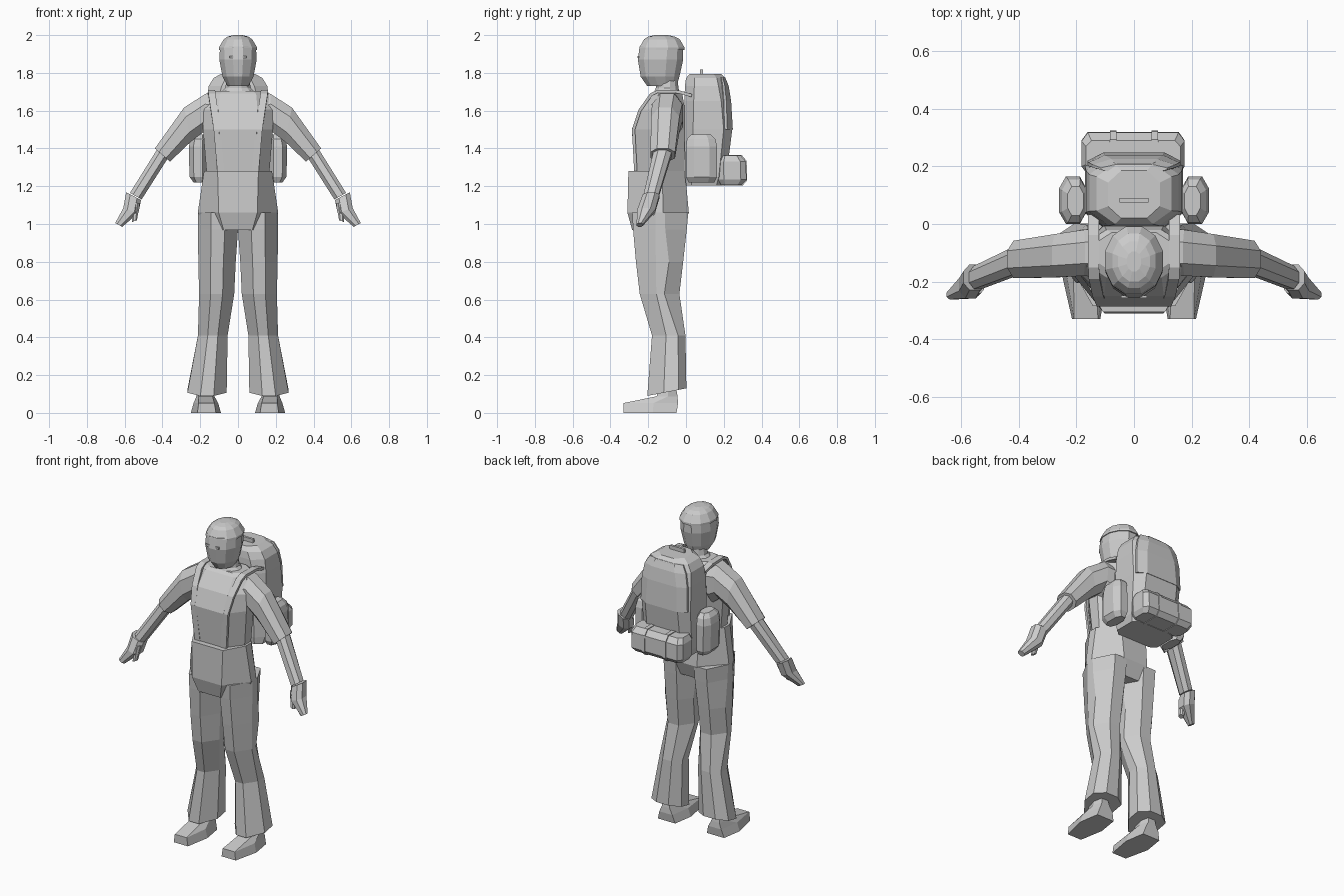
import bpy, bmesh, math
from mathutils import Vector

mat = bpy.data.materials.new("light_grey")
mat.diffuse_color = (0.6, 0.6, 0.6, 1)


def loft(name, rings, mirror=False):
    """Skin a stack of rings with the same point count and cap both ends."""
    bm = bmesh.new()
    rows = [[bm.verts.new(p) for p in r] for r in rings]
    n = len(rows[0])
    for a, b in zip(rows, rows[1:]):
        for i in range(n):
            j = (i + 1) % n
            bm.faces.new((a[i], a[j], b[j], b[i]))
    bm.faces.new(rows[0][::-1])
    bm.faces.new(rows[-1])
    bmesh.ops.recalc_face_normals(bm, faces=bm.faces)
    me = bpy.data.meshes.new(name)
    bm.to_mesh(me)
    bm.free()
    me.materials.append(mat)
    ob = bpy.data.objects.new(name, me)
    bpy.context.collection.objects.link(ob)
    if mirror:
        ob.modifiers.new("mirror", 'MIRROR')
    return ob


def octagon(cx, cy, bx=None, by=None):
    """Chamfered unit square; cx, cy cut the front corners, bx, by the back ones."""
    bx, by = bx or cx, by or cy
    return [(cx, 0), (1 - cx, 0), (1, cy), (1, 1 - by),
            (1 - bx, 1), (bx, 1), (0, 1 - by), (0, cy)]


def flat(z, x0, x1, y0, y1, cx=.25, cy=.25, dz=0, bx=None, by=None):
    """Horizontal ring; dz raises the back edge over the front edge."""
    return [(x0 + u * (x1 - x0), y0 + v * (y1 - y0), z + dz * (v - .5))
            for u, v in octagon(cx, cy, bx, by)]


def sym(z, w, y0, y1, cx=.25, cy=.25, bx=None, by=None):
    return flat(z, -w, w, y0, y1, cx, cy, 0, bx, by)


def oval(z, w, y0, y1, n=12):
    """Horizontal oval ring with a flat at the front and at each side."""
    k = 1 / math.cos(math.pi / n)
    angles = [2 * math.pi * (i + .5) / n for i in range(n)]
    return [(w * k * math.sin(a), (y0 + y1) / 2 - (y1 - y0) / 2 * k * math.cos(a), z)
            for a in angles]


def limb(up, low, y0, y1, c=.27):
    """Slanted ring between an upper and a lower (x, z) point."""
    return [(low[0] + u * (up[0] - low[0]), y0 + v * (y1 - y0),
             low[1] + u * (up[1] - low[1])) for u, v in octagon(c, c)]


def box(name, x0, x1, y0, y1, z0, z1, mirror=False):
    quad = [(x0, y0), (x1, y0), (x1, y1), (x0, y1)]
    return loft(name, [[(x, y, z) for x, y in quad] for z in (z0, z1)], mirror)


def strap(name, path, w, t):
    """Band through the path points, w wide in x and t thick."""
    rings = []
    pts = [Vector(p) for p in path]
    for i, p in enumerate(pts):
        d = pts[min(i + 1, len(pts) - 1)] - pts[max(i - 1, 0)]
        n = Vector((1, 0, 0)).cross(d).normalized() * t / 2
        s = Vector((w / 2, 0, 0))
        rings.append([p - s - n, p + s - n, p + s + n, p - s + n])
    return loft(name, rings, True)


# Head, cap, neck and eyes
loft("head", [oval(1.73, .055, -.205, -.05), oval(1.78, .082, -.24, -.035),
              oval(1.87, .099, -.255, -.015), oval(1.94, .095, -.245, -.015)])
loft("cap", [oval(1.922, .101, -.248, -.008), oval(1.935, .101, -.246, -.008),
             oval(1.978, .075, -.222, -.033), oval(1.992, .055, -.2, -.06),
             oval(2.0, .025, -.165, -.095)])
loft("neck", [oval(1.68, .11, -.175, -.03), oval(1.72, .068, -.16, -.04),
              oval(1.78, .056, -.16, -.045)])
box("eye", .02, .045, -.256, -.248, 1.878, 1.89, True)

# Shirt
loft("torso", [sym(1.26, .165, -.27, -.01, .23, .38), sym(1.50, .185, -.287, .0, .23, .37),
               sym(1.605, .185, -.25, -.005, .22, .3), sym(1.69, .16, -.185, -.02, .2, .25),
               sym(1.705, .13, -.165, -.03, .2, .25)])
loft("sleeve", [limb((.12, 1.695), (.14, 1.45), -.185, -.015),
                limb((.17, 1.69), (.185, 1.485), -.18, -.02),
                limb((.285, 1.617), (.25, 1.435), -.185, -.035),
                limb((.44, 1.40), (.36, 1.33), -.188, -.058)], True)

# Forearm, hand and thumb
loft("forearm", [limb((.425, 1.40), (.37, 1.35), -.172, -.075),
                 limb((.572, 1.165), (.51, 1.13), -.225, -.145)], True)
loft("hand", [limb((.592, 1.168), (.513, 1.127), -.229, -.14),
              limb((.607, 1.085), (.527, 1.058), -.258, -.162),
              limb((.65, 1.005), (.613, .985), -.262, -.228)], True)
loft("thumb", [limb((.56, 1.11), (.52, 1.11), -.24, -.19),
               limb((.562, 1.01), (.535, 1.02), -.252, -.22)], True)

# Trousers
loft("trouser_seat", [sym(.968, .165, -.285, -.02, .27, .4, .3, .4),
                      sym(1.06, .213, -.31, .015, .26, .42, .3, .42),
                      sym(1.28, .18, -.305, -.005, .2, .42, .25, .4)])


def leg(z, x0, x1, y0, y1, by=.3, dz=0):
    return flat(z, x0, x1, y0, y1, .33, .42, dz, .3, by)


loft("trouser_leg", [leg(1.06, .0, .213, -.285, .012, .42), leg(.97, .0, .212, -.28, .004, .4),
                     leg(.80, .012, .21, -.265, -.015, .3), leg(.63, .02, .206, -.245, -.035, .38),
                     leg(.41, .055, .212, -.18, -.003, .22),
                     leg(.11, .06, .268, -.205, .002, .2, .04)], True)

# Shoes: narrow toe, wide heel
def sole(z, y0, y1, toe, heel):
    side = y0 + (y1 - y0) * .55
    return [(toe[0], y0, z), (toe[1], y0, z), (heel[1], side, z),
            (heel[1] - .02, y1, z), (heel[0] + .02, y1, z), (heel[0], side, z)]


loft("shoe", [sole(0, -.33, -.05, (.117, .215), (.09, .25)),
              sole(.052, -.33, -.042, (.125, .208), (.105, .235)),
              sole(.088, -.155, -.045, (.135, .21), (.125, .22)),
              sole(.15, -.14, -.055, (.14, .205), (.135, .215))], True)

# Shoulder straps
strap("shoulder_strap", [(.14, .03, 1.68), (.14, -.04, 1.70), (.14, -.15, 1.702),
                         (.138, -.185, 1.685), (.125, -.245, 1.60), (.11, -.278, 1.50),
                         (.09, -.266, 1.27)], .038, .016)

# Backpack body, carry handle and lid seam
loft("pack", [sym(1.205, .15, .0, .19, .12, .15), sym(1.25, .163, -.005, .213, .15, .18),
              sym(1.50, .17, -.008, .245, .17, .18), sym(1.65, .167, -.008, .235, .18, .2),
              sym(1.73, .155, -.006, .222, .22, .22), sym(1.772, .13, .0, .21, .25, .22),
              sym(1.795, .09, .02, .185, .25, .25)])
box("pack_handle", -.05, .05, .075, .09, 1.79, 1.818)
loft("pack_seam", [sym(1.50, .162, .175, .248, .17, .4), sym(1.65, .157, .175, .239, .18, .4),
                   sym(1.73, .142, .175, .226, .22, .4), sym(1.776, .115, .175, .208, .25, .4)])

# Side pockets
loft("side_pocket", [flat(1.22, .175, .235, .015, .15), flat(1.25, .165, .257, .0, .165),
                     flat(1.41, .165, .26, .0, .165), flat(1.45, .165, .25, .005, .155),
                     flat(1.475, .175, .23, .03, .13)], True)

# Bedroll under the pack, with two bands
def roll(name, x0, x1, g, mirror, c):
    loft(name, [flat(1.207 - g, x0 + c, x1 - c, .185, .295 + g, .06, .2),
                flat(1.235 - g, x0, x1, .17, .32 + g, .06, .2),
                flat(1.33 + g, x0, x1, .17, .317 + g, .06, .2),
                flat(1.362 + g, x0 + c, x1 - c, .185, .29 + g, .06, .2)], mirror)


roll("bedroll", -.182, .176, 0, False, .015)
roll("bedroll_band", .06, .085, .004, True, 0)
